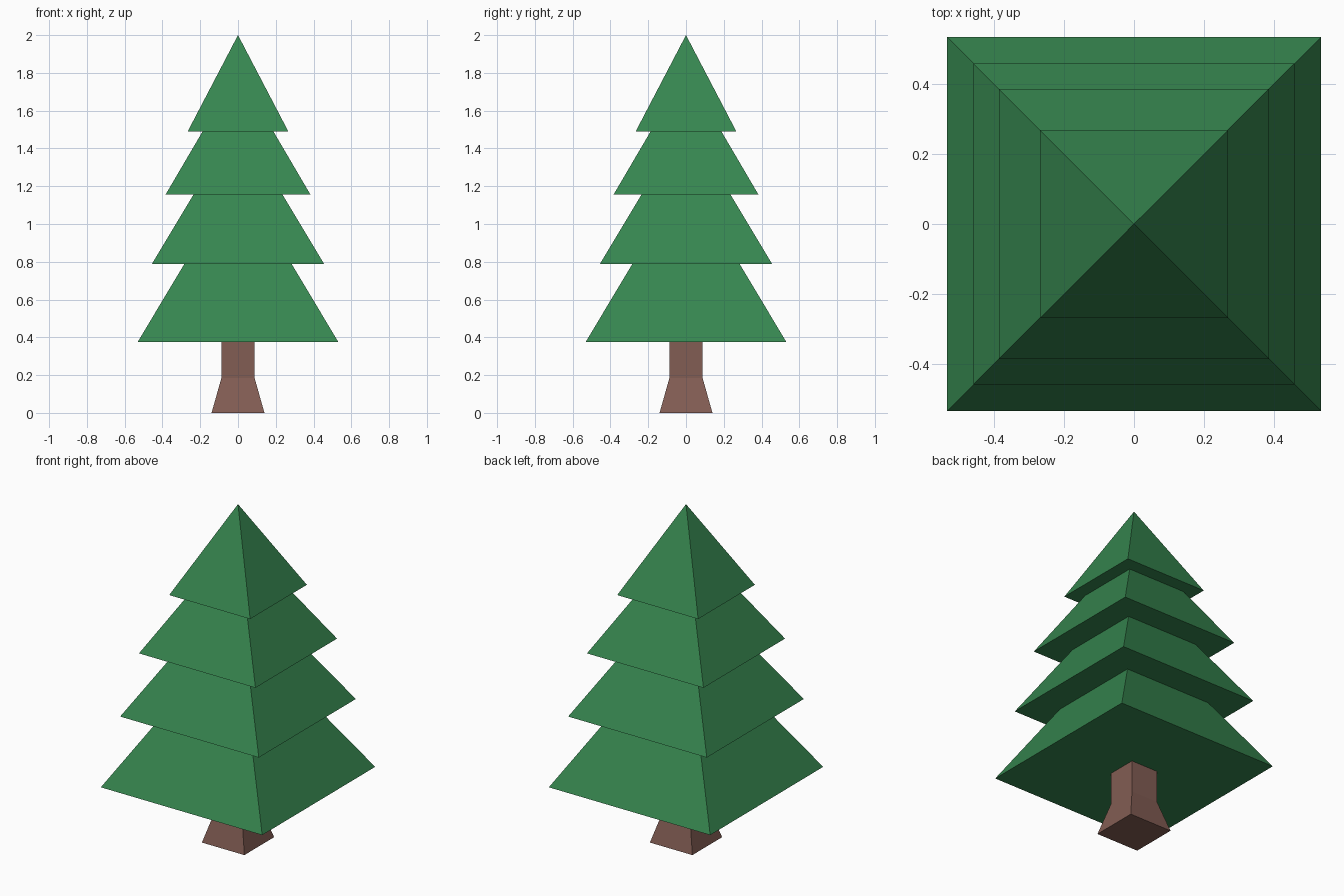
import bpy
import bmesh

if "Cube" in bpy.data.objects:
    bpy.data.objects.remove(bpy.data.objects["Cube"])


def material(name, rgb):
    m = bpy.data.materials.new(name)
    m.diffuse_color = (*rgb, 1.0)
    m.use_nodes = True
    m.node_tree.nodes["Principled BSDF"].inputs["Base Color"].default_value = m.diffuse_color
    return m


def square_loft(name, profile, mat):
    """Skin a stack of square rings given as (half width, height), capped at both ends."""
    bm = bmesh.new()
    rings = [[bm.verts.new((sx * w, sy * w, z))
              for sx, sy in ((-1, -1), (1, -1), (1, 1), (-1, 1))]
             for w, z in profile]
    bm.faces.new(rings[0][::-1])
    bm.faces.new(rings[-1])
    for low, high in zip(rings, rings[1:]):
        for i in range(4):
            j = (i + 1) % 4
            bm.faces.new((low[i], low[j], high[j], high[i]))
    # a zero-width end ring collapses into a point
    bmesh.ops.remove_doubles(bm, verts=bm.verts, dist=1e-4)
    bmesh.ops.recalc_face_normals(bm, faces=bm.faces)
    mesh = bpy.data.meshes.new(name)
    bm.to_mesh(mesh)
    bm.free()
    mesh.materials.append(mat)
    obj = bpy.data.objects.new(name, mesh)
    bpy.context.collection.objects.link(obj)
    return obj


green = material("needle green", (0.037, 0.238, 0.078))
brown = material("bark brown", (0.223, 0.109, 0.087))

# trunk: flared foot, straight neck running slightly into the foliage
square_loft("trunk", [(0.14, 0.0), (0.088, 0.184), (0.088, 0.40)], brown)

# foliage: four tiers as (base half width, base height, top half width)
tiers = [(0.532, 0.374, 0.285), (0.457, 0.787, 0.236),
         (0.384, 1.155, 0.188), (0.267, 1.489, 0.0)]
tops = [z for _, z, _ in tiers[1:]] + [2.0]
profile = []
for (base, z, top), z_top in zip(tiers, tops):
    profile += [(base, z), (top, z_top)]
square_loft("foliage", profile, green)
